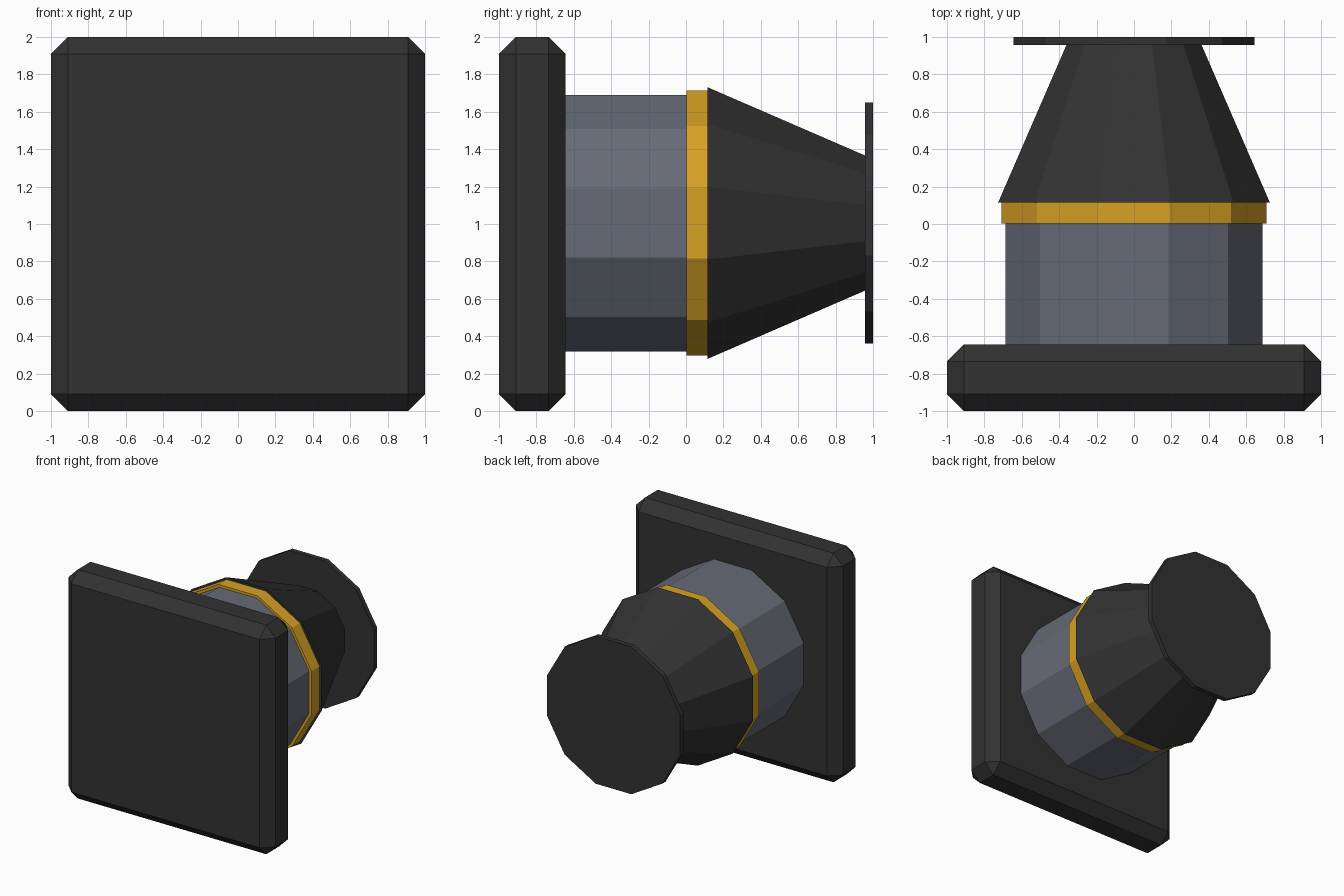
import bpy
import bmesh
from math import radians
from mathutils import Matrix

cube = bpy.data.objects.get("Cube")
if cube:
    bpy.data.objects.remove(cube, do_unlink=True)


def material(name, rgb):
    mat = bpy.data.materials.new(name)
    mat.use_nodes = True
    color = (*rgb, 1.0)
    mat.diffuse_color = color
    for node in mat.node_tree.nodes:
        if node.type == "BSDF_PRINCIPLED":
            node.inputs["Base Color"].default_value = color
    return mat


black = material("matte black", (0.032, 0.032, 0.032))
grey = material("slate grey", (0.135, 0.147, 0.185))
gold = material("gold", (0.68, 0.36, 0.018))


def add_object(name, bm, mat):
    mesh = bpy.data.meshes.new(name)
    bm.to_mesh(mesh)
    bm.free()
    mesh.materials.append(mat)
    obj = bpy.data.objects.new(name, mesh)
    bpy.context.collection.objects.link(obj)
    return obj


AXIS_HEIGHT = 1.005


def turned_part(name, y_front, y_back, r_front, r_back, mat):
    """Twelve-sided drum or cone along y, with flat sides facing the axes."""
    place = (Matrix.Translation((0, (y_front + y_back) / 2, AXIS_HEIGHT))
             @ Matrix.Rotation(radians(-90), 4, "X")
             @ Matrix.Rotation(radians(15), 4, "Z"))
    bm = bmesh.new()
    bmesh.ops.create_cone(bm, cap_ends=True, segments=12, radius1=r_front,
                          radius2=r_back, depth=y_back - y_front, matrix=place)
    return add_object(name, bm, mat)


# Square front plate with chamfered edges
PLATE_BACK = -0.645
depth = PLATE_BACK + 1
bm = bmesh.new()
bmesh.ops.create_cube(bm, size=1, matrix=Matrix.Translation((0, -1 + depth / 2, 1))
                      @ Matrix.Diagonal((2, depth, 2, 1)))
plate = add_object("front_plate", bm, black)
chamfer = plate.modifiers.new("chamfer", "BEVEL")
chamfer.width = 0.09
chamfer.segments = 1

# Drum, trim ring, tapered body and end disc, front to back
turned_part("drum", PLATE_BACK, 0.003, 0.71, 0.71, grey)
turned_part("trim_ring", 0.003, 0.115, 0.733, 0.733, gold)
turned_part("tapered_body", 0.115, 0.957, 0.752, 0.374, black)
turned_part("end_disc", 0.957, 1.0, 0.667, 0.667, black)
